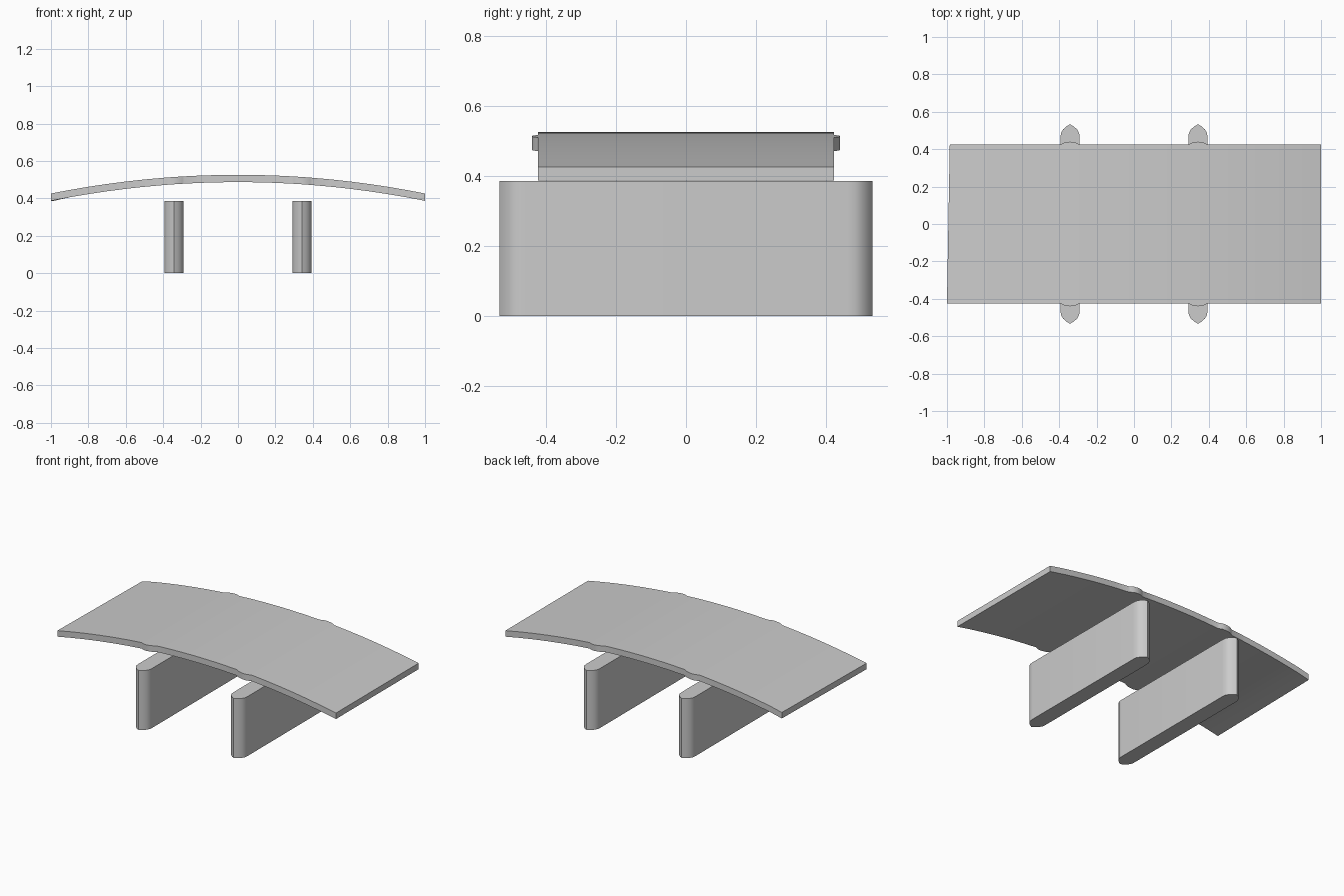
import bpy, bmesh

if "Cube" in bpy.data.objects:
    bpy.data.objects.remove(bpy.data.objects["Cube"])


def finish(bm, name, angle=0.6):
    bmesh.ops.recalc_face_normals(bm, faces=bm.faces)
    me = bpy.data.meshes.new(name)
    bm.to_mesh(me)
    bm.free()
    ob = bpy.data.objects.new(name, me)
    bpy.context.collection.objects.link(ob)
    bpy.ops.object.select_all(action='DESELECT')
    ob.select_set(True)
    bpy.context.view_layer.objects.active = ob
    bpy.ops.object.shade_smooth_by_angle(angle=angle)
    return ob


# Arched deck, with small swellings in its edges above the piers
bump = [(-0.055, 0), (-0.045, 0.004), (-0.025, 0.014), (0, 0.016),
        (0.025, 0.014), (0.045, 0.004), (0.055, 0)]
edge = {round(-1 + i / 10, 3): 0 for i in range(21)
        if not 0.27 < abs(-1 + i / 10) < 0.41}
for side in (-0.342, 0.342):
    for dx, dy in bump:
        edge[round(side + dx, 3)] = dy

bm = bmesh.new()
rings = []
for x in sorted(edge):
    top = 0.526 - 0.1 * x * x
    y = 0.424 + edge[x]
    back_x = -0.985 if x == -1 else x      # slightly skewed left end
    low = top - 0.039
    rings.append([bm.verts.new(p) for p in (
        (x, -y, low), (back_x, y, low), (back_x, y, top), (x, -y, top))])
for a, b in zip(rings, rings[1:]):
    for i in range(4):
        j = (i + 1) % 4
        bm.faces.new((a[i], a[j], b[j], b[i]))
bm.faces.new(rings[0])
bm.faces.new(rings[-1])
finish(bm, "arched_deck")

# Two piers with pointed cutwaters at both ends
quarter = [(0.051, 0.46), (0.049, 0.485), (0.038, 0.505), (0.02, 0.522)]
nose = quarter + [(0, 0.533)] + [(-x, y) for x, y in reversed(quarter)]
outline = nose + [(-x, -y) for x, y in nose]
for name, cx in (("left_pier", -0.342), ("right_pier", 0.342)):
    bm = bmesh.new()
    base = bm.faces.new([bm.verts.new((cx + x, y, 0)) for x, y in outline])
    ext = bmesh.ops.extrude_face_region(bm, geom=[base], use_keep_orig=True)
    for v in ext["geom"]:
        if isinstance(v, bmesh.types.BMVert):
            v.co.z = 0.386
    finish(bm, name)
